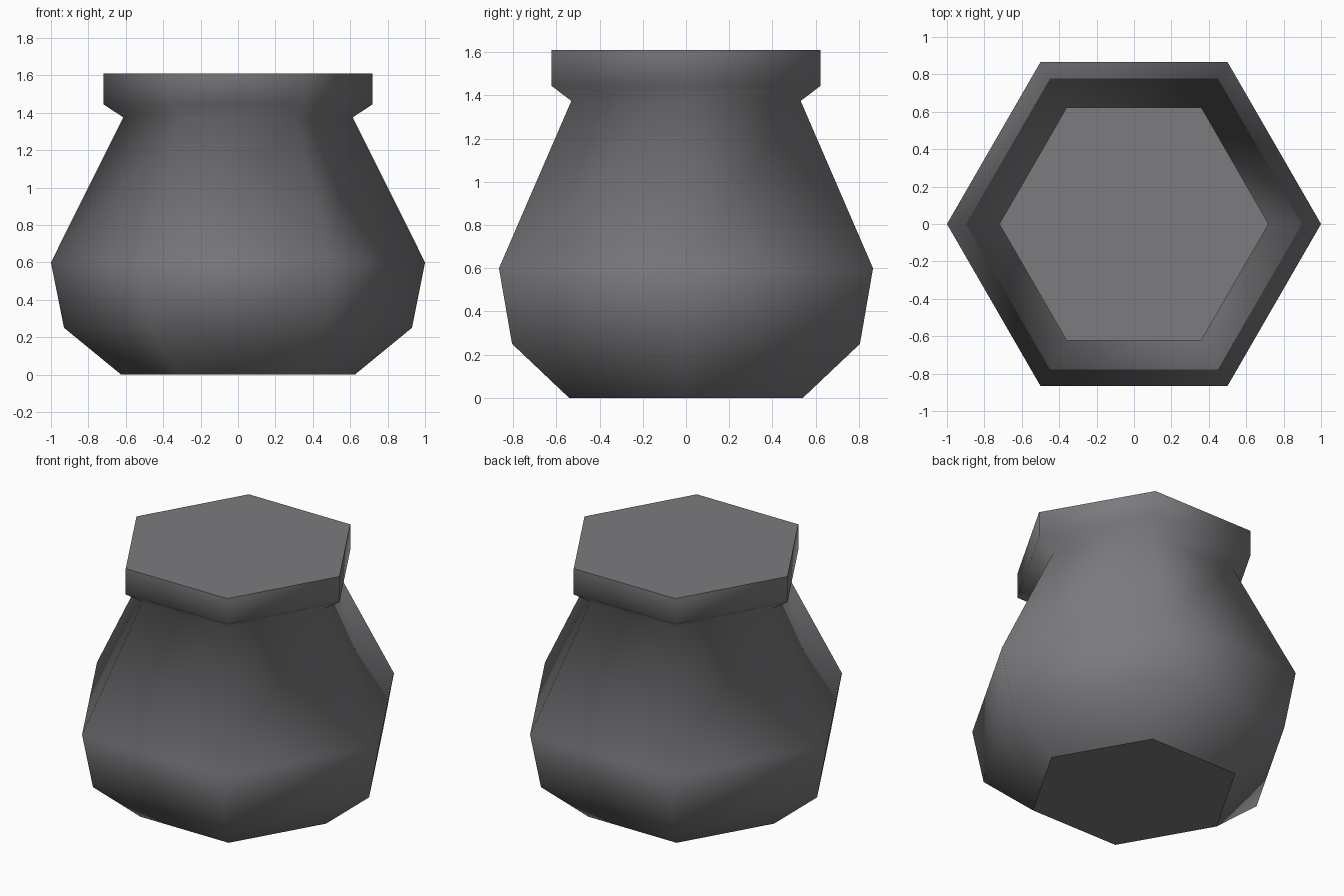
import bpy, bmesh, math

if "Cube" in bpy.data.objects:
    bpy.data.objects.remove(bpy.data.objects["Cube"])

SIDES = 6
# (radius, height) profile from foot to rim
PROFILE = [(0.625, 0.0), (0.93, 0.25), (1.0, 0.6),
           (0.613, 1.375), (0.72, 1.445), (0.72, 1.61)]

grey = bpy.data.materials.new("dark_grey")
grey.diffuse_color = (0.2, 0.197, 0.21, 1)
grey.use_nodes = True
grey.node_tree.nodes["Principled BSDF"].inputs["Base Color"].default_value = grey.diffuse_color

# Hexagonal pot body, neck and lid as one stack of rings
bm = bmesh.new()
rings = []
for r, z in PROFILE:
    rings.append([bm.verts.new((r * math.cos(2 * math.pi * i / SIDES),
                                r * math.sin(2 * math.pi * i / SIDES), z))
                  for i in range(SIDES)])
for low, high in zip(rings, rings[1:]):
    for i in range(SIDES):
        j = (i + 1) % SIDES
        bm.faces.new((low[i], low[j], high[j], high[i])).smooth = True

# Flat base and lid top with sharp borders
for cap in (bm.faces.new(rings[0][::-1]), bm.faces.new(rings[-1])):
    cap.smooth = False
    for e in cap.edges:
        e.smooth = False

mesh = bpy.data.meshes.new("lidded_pot")
bm.to_mesh(mesh)
bm.free()
mesh.materials.append(grey)
pot = bpy.data.objects.new("lidded_pot", mesh)
bpy.context.collection.objects.link(pot)
